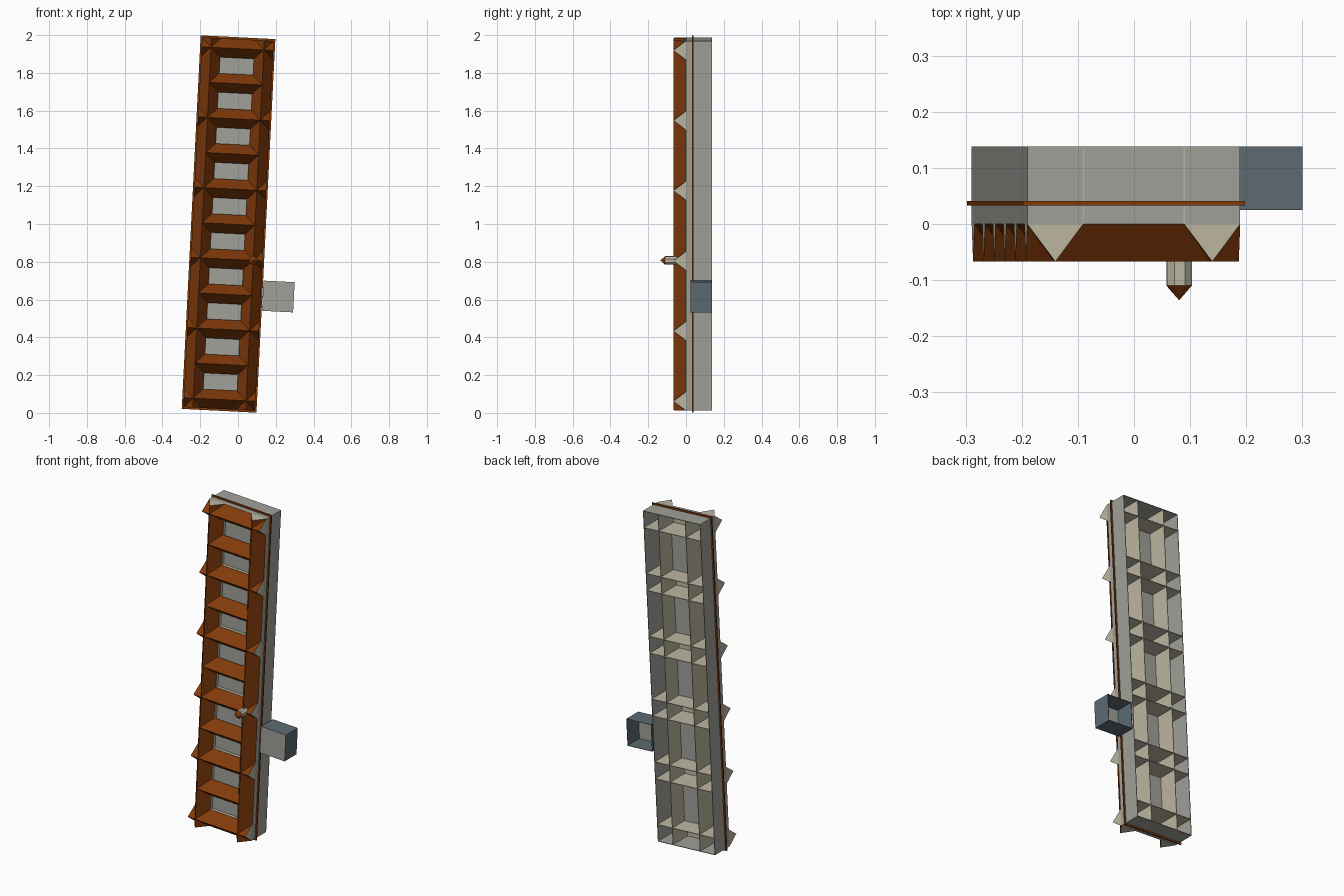
import bpy, bmesh, math
from mathutils import Matrix, Vector

if "Cube" in bpy.data.objects:
    bpy.data.objects.remove(bpy.data.objects["Cube"])

def mat(name, rgb):
    m = bpy.data.materials.new(name)
    m.diffuse_color = (*[(c / 255) ** 2.2 for c in rgb], 1)
    m.use_nodes = True
    m.node_tree.nodes["Principled BSDF"].inputs["Base Color"].default_value = m.diffuse_color
    return m

BROWN = mat("rust_brown", (128, 60, 18))
BEIGE = mat("beige", (188, 182, 160))
GREY = mat("warm_grey", (160, 160, 153))
SLATE = mat("slate", (93, 107, 113))

# everything is modelled upright, then leaned sideways by this transform
LEAN = Matrix.Translation((-0.05, 0, 1.0)) @ Matrix.Rotation(math.radians(2.9), 4, 'Y')

def finish(name, bm, mats, rule=None):
    bmesh.ops.recalc_face_normals(bm, faces=bm.faces)
    bm.normal_update()
    if rule:
        for f in bm.faces:
            f.material_index = rule(f)
    me = bpy.data.meshes.new(name)
    bm.to_mesh(me)
    bm.free()
    for m in mats:
        me.materials.append(m)
    ob = bpy.data.objects.new(name, me)
    ob.matrix_world = LEAN
    bpy.context.collection.objects.link(ob)
    return ob

def box(name, x, y, z, m):
    bm = bmesh.new()
    bmesh.ops.create_cube(bm, size=1)
    for v in bm.verts:
        v.co = [(a + b) / 2 + c * (b - a) for c, (a, b) in zip(v.co, (x, y, z))]
    return finish(name, bm, [m])

def ridge(name, axis, centre, start, end, half=0.05):
    """Triangular ridge: brown slopes, beige ends and back."""
    bm = bmesh.new()
    def ring(t):
        pts = []
        for o, y in ((-half, 0), (half, 0), (0, -0.067)):
            p = (t, y, centre + o) if axis == 'X' else (centre + o, y, t)
            pts.append(bm.verts.new(p))
        return pts
    a, b = ring(start), ring(end)
    bm.faces.new(a)
    bm.faces.new(b)
    for i in range(3):
        j = (i + 1) % 3
        bm.faces.new((a[i], a[j], b[j], b[i]))
    finish(name, bm, [BEIGE, BROWN], lambda f: int(f.normal.y < -0.3))

W, H, T = 0.19, 0.98, 0.003      # half width, half height, sheet thickness
RAIL, BACK = 0.14, 0.138         # rail offset, back depth
bars = [-0.93 + 0.372 * i for i in range(6)]

# long rails: front ridge, inner wall, outer wall
for s, side in ((-1, "left"), (1, "right")):
    ridge(side + "_rail_ridge", 'Z', s * RAIL, -H, H)
    x = s * 0.09
    box(side + "_inner_wall", (x - T / 2, x + T / 2), (0, BACK), (-H, H), BEIGE)
    x0, x1 = sorted((s * W, s * (W - T)))
    box(side + "_outer_wall", (x0, x1), (0, BACK), (-H, H), GREY)
    # brown trim lip around the outside
    x0, x1 = sorted((s * (W - 0.001), s * 0.198))
    box(side + "_trim", (x0, x1), (0.033, 0.041), (-0.99, 0.99), BROWN)

# end walls and their trim
for s, end in ((-1, "bottom"), (1, "top")):
    z0, z1 = sorted((s * H, s * (H - T)))
    box(end + "_end_wall", (-W, W), (0, BACK), (z0, z1), GREY)
    z0, z1 = sorted((s * (H - 0.001), s * 0.99))
    box(end + "_trim", (-0.198, 0.198), (0.033, 0.041), (z0, z1), BROWN)

# full width cross bars with a pair of dividing walls behind each
for i, z in enumerate(bars):
    ridge("cross_bar_ridge_%d" % i, 'X', z, -W, W)
    for o in (-0.05, 0.05):
        zz = z + o
        if abs(zz) < H - 0.005:
            box("cross_wall", (-W + T, W - T), (0, BACK), (zz - T / 2, zz + T / 2), BEIGE)

# short bars and grey window panels between the cross bars
for i, (a, b) in enumerate(zip(bars, bars[1:])):
    ridge("short_bar_ridge_%d" % i, 'X', (a + b) / 2, -RAIL, RAIL)
    box("window_panel_%d" % i, (-0.09, 0.09), (0.018, 0.022), (a + 0.05, b - 0.05), GREY)

# side box: grey front, slate walls, open back
bm = bmesh.new()
bmesh.ops.create_cube(bm, size=1)
for v in bm.verts:
    v.co = (0.2825 + v.co.x * 0.165, 0.0815 + v.co.y * 0.113, -0.37 + v.co.z * 0.16)
bm.normal_update()
bmesh.ops.delete(bm, geom=[f for f in bm.faces if f.normal.y > 0.9], context='FACES_ONLY')
side_box = finish("side_box", bm, [SLATE, GREY], lambda f: int(abs(f.normal.y) > 0.9))
sol = side_box.modifiers.new("wall", 'SOLIDIFY')
sol.thickness = T

# front peg: beige shaft with brown pointed tip
def peg(name, r0, r1, y0, y1, m):
    bm = bmesh.new()
    turn = Matrix.Rotation(math.radians(90), 4, 'X')
    place = Matrix.Translation((0.14, (y0 + y1) / 2, -0.186))
    spin = Matrix.Rotation(math.pi / 8, 4, 'Z')
    bmesh.ops.create_cone(bm, cap_ends=True, segments=8, radius1=r0, radius2=r1,
                          depth=y0 - y1, matrix=place @ turn @ spin)
    finish(name, bm, [m])

peg("peg_shaft", 0.024, 0.024, 0.0, -0.11, BEIGE)
peg("peg_tip", 0.024, 0.0, -0.11, -0.136, BROWN)
